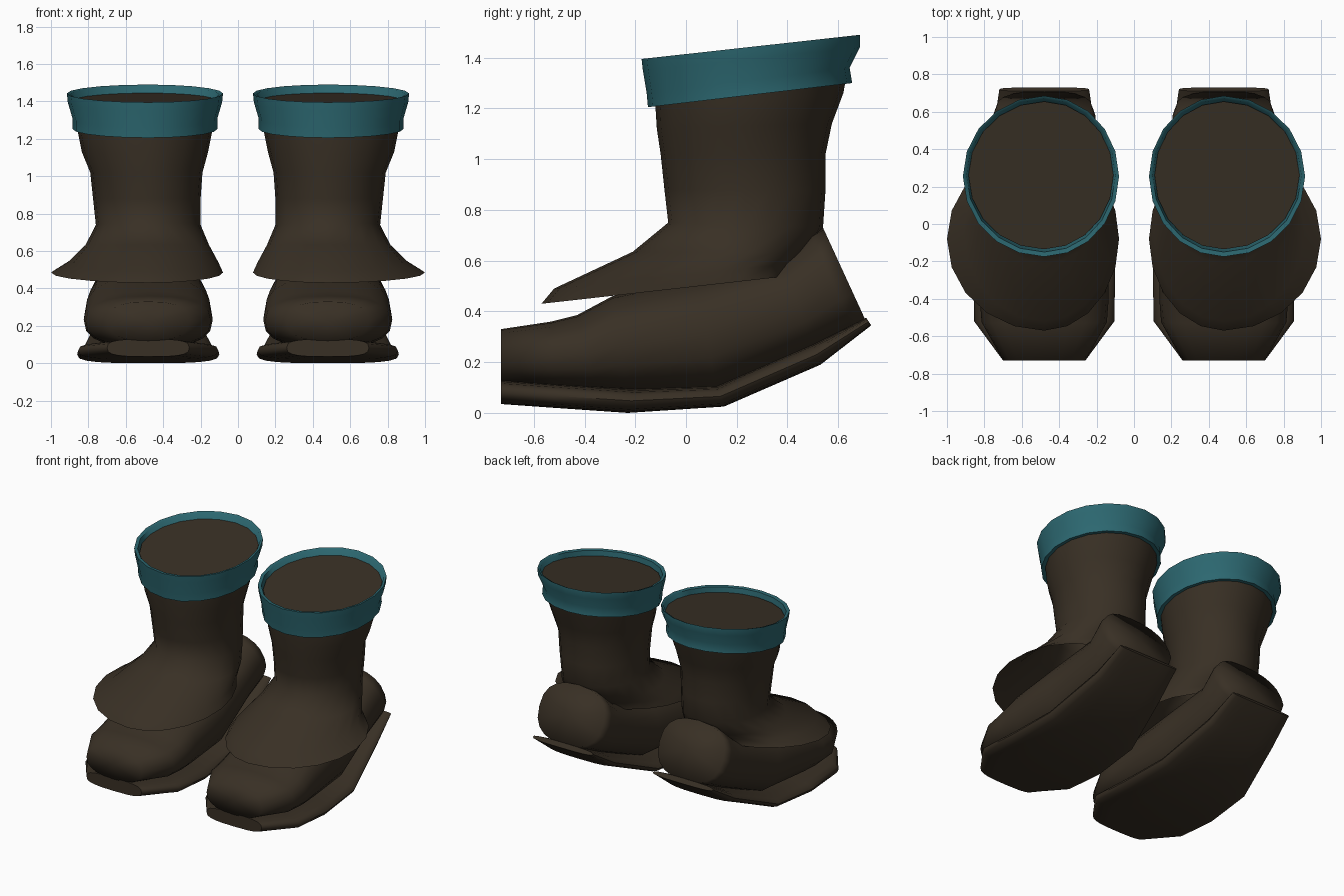
import bpy, bmesh, math
from math import sin, cos, pi

cube = bpy.data.objects.get("Cube")
if cube:
    bpy.data.objects.remove(cube, do_unlink=True)


def material(name, rgb):
    m = bpy.data.materials.new(name)
    m.use_nodes = True
    m.diffuse_color = (*rgb, 1)
    bsdf = m.node_tree.nodes["Principled BSDF"]
    bsdf.inputs["Base Color"].default_value = (*rgb, 1)
    bsdf.inputs["Roughness"].default_value = 0.8
    return m


BROWN = material("dark brown leather", (0.040, 0.029, 0.018))
TEAL = material("teal trim", (0.025, 0.136, 0.162))
CENTRE = 0.48
SIDES = 20


def power(v, p):
    return math.copysign(abs(v) ** p, v)


def ring(a, b, inner, outer, p):
    """Closed loop through (y, z) points a and b, with a half width for each side."""
    pts = []
    for i in range(SIDES):
        t = 2 * pi * i / SIDES
        s, f = power(sin(t), p), (1 - power(cos(t), p)) / 2
        x = CENTRE + s * (outer if s > 0 else inner)
        pts.append((x, a[0] + (b[0] - a[0]) * f, a[1] + (b[1] - a[1]) * f))
    return pts


def loft(name, side, rings, mat, p=1.0, caps=(), closed=False, angle=60):
    """Skin a row of rings; side is 1 for the left boot and -1 for the right."""
    bm = bmesh.new()
    loops = [[bm.verts.new((side * x, y, z)) for x, y, z in ring(*r, p)]
             for r in rings]
    pairs = list(zip(loops, loops[1:]))
    if closed:
        pairs.append((loops[-1], loops[0]))
    for lo, hi in pairs:
        for i in range(SIDES):
            j = (i + 1) % SIDES
            bm.faces.new((lo[i], lo[j], hi[j], hi[i]))
    ends = [bm.faces.new(loops[c]) for c in caps]
    bmesh.ops.poke(bm, faces=ends)
    bmesh.ops.recalc_face_normals(bm, faces=bm.faces)
    mesh = bpy.data.meshes.new(name)
    bm.to_mesh(mesh)
    bm.free()
    mesh.materials.append(mat)
    obj = bpy.data.objects.new(name, mesh)
    bpy.context.collection.objects.link(obj)
    bpy.ops.object.select_all(action="DESELECT")
    obj.select_set(True)
    bpy.context.view_layer.objects.active = obj
    bpy.ops.object.shade_smooth_by_angle(angle=math.radians(angle))


# Shaft, from the flared skirt edge up to the recessed top: front, back, widths
SHAFT = [
    ((-.57, .43), (.41, .54), .40, .52),
    ((-.52, .49), (.43, .59), .375, .43),
    ((-.21, .635), (.49, .63), .325, .335),
    ((-.07, .75), (.54, .73), .28, .28),
    ((-.085, .88), (.55, .88), .28, .295),
    ((-.10, 1.02), (.55, 1.02), .29, .31),
    ((-.115, 1.12), (.575, 1.14), .32, .355),
    ((-.12, 1.20), (.62, 1.26), .34, .375),
    ((-.135, 1.36), (.655, 1.445), .37, .405),
]
# Cuff, a closed band: up the outside and down the inside
CUFF = [
    ((-.15, 1.205), (.655, 1.30), .37, .405),
    ((-.155, 1.26), (.645, 1.36), .37, .405),
    ((-.17, 1.35), (.685, 1.44), .395, .43),
    ((-.175, 1.395), (.685, 1.49), .40, .435),
    ((-.15, 1.392), (.67, 1.482), .38, .415),
    ((-.12, 1.21), (.62, 1.30), .34, .375),
]
# Foot sections from toe to heel: bottom, top, half width
FOOT = [
    ((-.73, .12), (-.73, .33), .22),
    ((-.52, .09), (-.53, .36), .335),
    ((-.36, .08), (-.43, .385), .345),
    ((-.23, .07), (-.29, .46), .34),
    ((.12, .08), (.05, .53), .32),
    ((.50, .25), (.38, .60), .265),
    ((.66, .33), (.49, .70), .275),
    ((.71, .36), (.54, .73), .255),
]
# Sole sections from toe to heel: bottom, top, half width
SOLE = [
    ((-.73, .035), (-.73, .13), .22),
    ((-.52, .02), (-.52, .115), .375),
    ((-.23, .0), (-.20, .095), .38),
    ((.15, .025), (.12, .105), .355),
    ((.53, .19), (.50, .27), .27),
    ((.73, .345), (.71, .375), .24),
]

for label, side in (("left", 1), ("right", -1)):
    loft(label + "_shaft", side, SHAFT, BROWN, caps=(-1,))
    loft(label + "_cuff", side, CUFF, TEAL, closed=True)
    for part, rows, p, angle in (("foot", FOOT, .8, 180), ("sole", SOLE, .65, 50)):
        loft(f"{label}_{part}", side, [(a, b, w, w) for a, b, w in rows], BROWN,
             p=p, caps=(0, -1), angle=angle)
